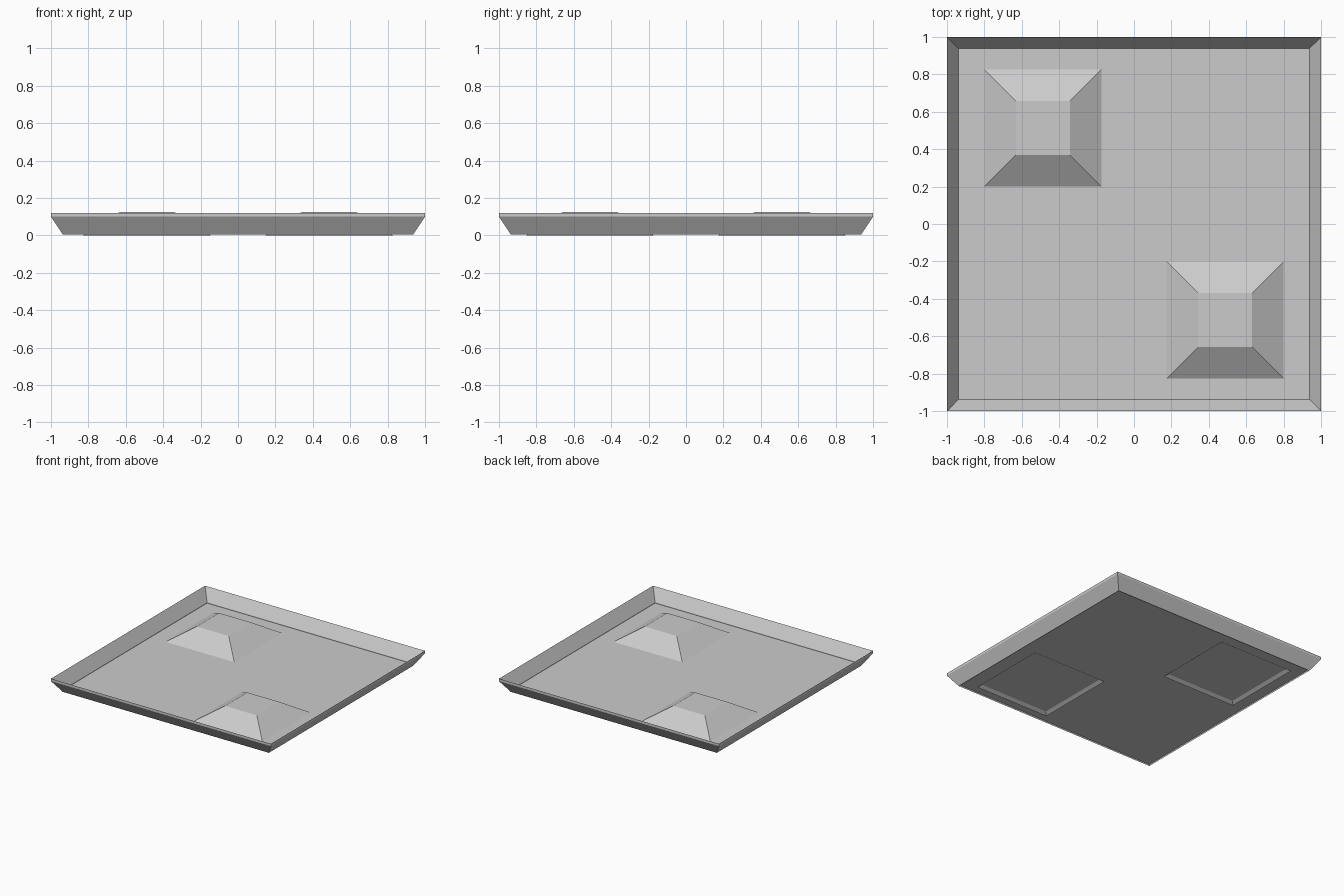
import bpy, bmesh

if "Cube" in bpy.data.objects:
    bpy.data.objects.remove(bpy.data.objects["Cube"])


def square_rings(name, profile, center=(0, 0), closed=False, cap_top=False):
    """Loft square rings from (half width, z) profile points."""
    bm = bmesh.new()
    rings = []
    for half, z in profile:
        rings.append([bm.verts.new((center[0] + sx * half, center[1] + sy * half, z))
                      for sx, sy in ((-1, -1), (1, -1), (1, 1), (-1, 1))])
    pairs = list(zip(rings, rings[1:]))
    if closed:
        pairs.append((rings[-1], rings[0]))
    for low, high in pairs:
        for i in range(4):
            j = (i + 1) % 4
            bm.faces.new((low[i], low[j], high[j], high[i]))
    if cap_top:
        bm.faces.new(rings[-1])
    mesh = bpy.data.meshes.new(name)
    bm.to_mesh(mesh)
    bm.free()
    obj = bpy.data.objects.new(name, mesh)
    bpy.context.collection.objects.link(obj)
    return obj


# Sloping rim with an even vertical thickness
square_rings("tray_rim", [(0.937, 0.005), (1.0, 0.1), (1.0, 0.12), (0.937, 0.025)],
             closed=True)

# Flat floor sheet set inside the rim
square_rings("tray_floor", [(0.937, 0.018)], cap_top=True)

# Two truncated pyramids, open below, poking through the floor
for side, name in ((-1, "left_raised_block"), (1, "right_raised_block")):
    square_rings(name, [(0.341, 0.0), (0.145, 0.125)],
                 center=(side * 0.487, -side * 0.513), cap_top=True)
